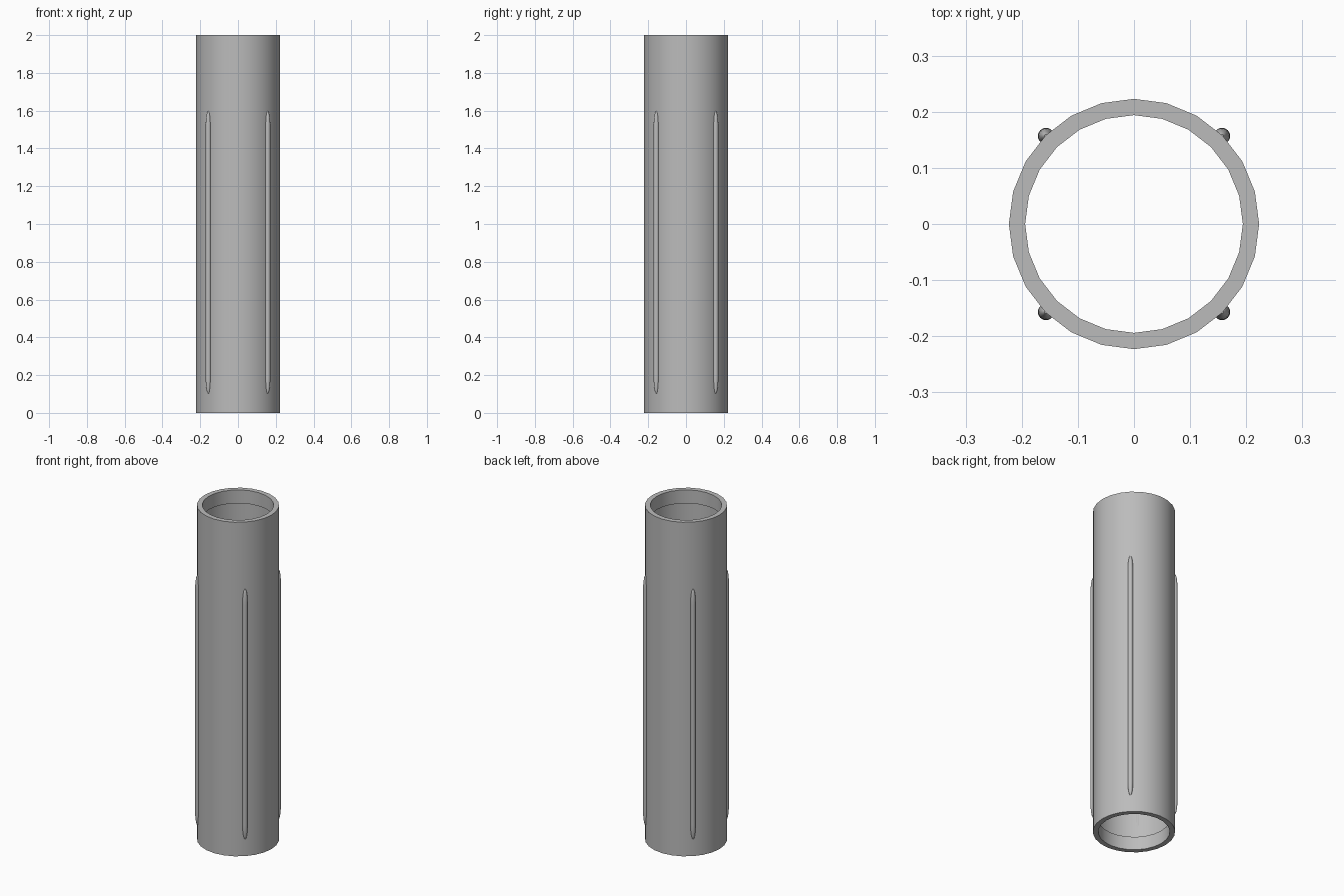
import bpy
from math import cos, sin, pi

cube = bpy.data.objects.get("Cube")
if cube:
    bpy.data.objects.remove(cube)

grey = bpy.data.materials.new("plain grey")
grey.use_nodes = True
colour = (0.5, 0.5, 0.5, 1)
grey.diffuse_color = colour
grey.node_tree.nodes["Principled BSDF"].inputs["Base Color"].default_value = colour


def lathe(name, profile, sides, closed, centre=(0, 0, 0)):
    """Spin a (radius, height) profile around the z axis."""
    verts = [(r * cos(2 * pi * i / sides), r * sin(2 * pi * i / sides), z)
             for i in range(sides) for r, z in profile]
    n = len(profile)
    faces = []
    for i in range(sides):
        a, b = i * n, (i + 1) % sides * n
        for j in range(n if closed else n - 1):
            k = (j + 1) % n
            faces.append((a + j, b + j, b + k, a + k))
    if not closed:  # cap both ends
        faces.append([i * n for i in reversed(range(sides))])
        faces.append([i * n + n - 1 for i in range(sides)])
    mesh = bpy.data.meshes.new(name)
    mesh.from_pydata(verts, [], faces)
    mesh.materials.append(grey)
    obj = bpy.data.objects.new(name, mesh)
    obj.location = centre
    bpy.context.collection.objects.link(obj)
    bpy.ops.object.select_all(action="DESELECT")
    obj.select_set(True)
    bpy.context.view_layer.objects.active = obj
    bpy.ops.object.shade_smooth_by_angle()
    return obj


# Hollow tube with a thicker lip inside each end
OUTER, LIP, BORE, HEIGHT, LIP_DEPTH = 0.223, 0.194, 0.21, 2.0, 0.08
lathe("tube", [(OUTER, 0), (OUTER, HEIGHT), (LIP, HEIGHT),
               (LIP, HEIGHT - LIP_DEPTH), (BORE, HEIGHT - LIP_DEPTH),
               (BORE, LIP_DEPTH), (LIP, LIP_DEPTH), (LIP, 0)], 24, True)

# Four long ribs with tapered, rounded ends
RIB, CAP, BOTTOM, TOP, STEPS = 0.0145, 0.09, 0.1, 1.6, 8
arc = [(RIB * sin(t), CAP * (1 - cos(t)))
       for t in [pi / 2 * s / STEPS for s in range(1, STEPS + 1)]]
rib_profile = [(r, BOTTOM + h) for r, h in arc]
rib_profile += [(r, TOP - h) for r, h in reversed(arc)]
for side, x in (("left", 1), ("right", -1)):
    for end, y in (("front", -1), ("back", 1)):
        lathe(f"{end}_{side}_rib", rib_profile, 16, False,
              (x * 0.157, y * 0.157, 0))
